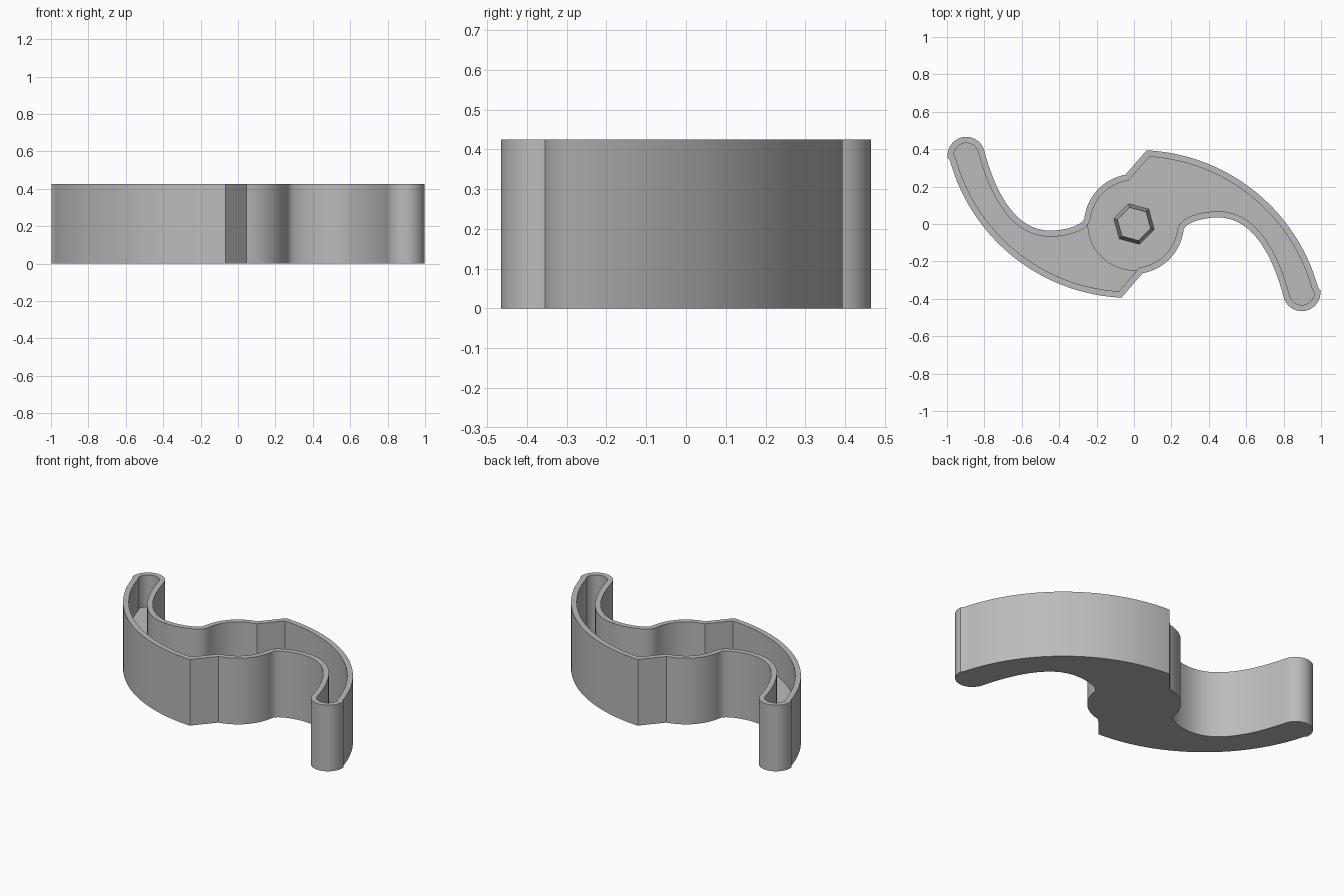
import bpy, bmesh, math
from mathutils import Vector

if "Cube" in bpy.data.objects:
    bpy.data.objects.remove(bpy.data.objects["Cube"])

HEIGHT, WALL = 0.425, 0.033
FLOOR, RAISED, STUD_TOP = 0.04, 0.22, 0.22

grey = bpy.data.materials.new("grey")
grey.diffuse_color = (0.5, 0.5, 0.5, 1)
grey.use_nodes = True
grey.node_tree.nodes["Principled BSDF"].inputs["Base Color"].default_value = grey.diffuse_color


def arc(cx, cy, r, a0, a1, n):
    return [Vector((cx + r * math.cos(math.radians(a0 + (a1 - a0) * i / n)),
                    cy + r * math.sin(math.radians(a0 + (a1 - a0) * i / n))))
            for i in range(n + 1)]


def bezier(a, b, c, d, n):
    a, b, c, d = (Vector(p) for p in (a, b, c, d))
    return [a * (1 - t)**3 + b * 3 * t * (1 - t)**2 + c * 3 * t * t * (1 - t) + d * t**3
            for t in (i / n for i in range(1, n + 1))]


def inset(pts, dist):
    """Move a clockwise outline inward with mitred corners."""
    out = []
    for i, p in enumerate(pts):
        d1 = (p - pts[i - 1]).normalized()
        d2 = (pts[(i + 1) % len(pts)] - p).normalized()
        n1, n2 = Vector((d1.y, -d1.x)), Vector((d2.y, -d2.x))
        out.append(p + (n1 + n2) * (dist / (1 + n1.dot(n2))))
    return out


def finish(name, bm):
    bmesh.ops.recalc_face_normals(bm, faces=bm.faces)
    me = bpy.data.meshes.new(name)
    bm.to_mesh(me)
    bm.free()
    me.materials.append(grey)
    ob = bpy.data.objects.new(name, me)
    bpy.context.collection.objects.link(ob)
    bpy.ops.object.select_all(action='DESELECT')
    ob.select_set(True)
    bpy.context.view_layer.objects.active = ob
    bpy.ops.object.shade_smooth_by_angle(angle=math.radians(30))
    return ob


def stack(name, rings):
    """Bridge a list of (outline, z) rings and cap both ends."""
    bm = bmesh.new()
    loops = [[bm.verts.new((p.x, p.y, z)) for p in pts] for pts, z in rings]
    for lo, hi in zip(loops, loops[1:]):
        for i in range(len(lo)):
            bm.faces.new((lo[i - 1], lo[i], hi[i], hi[i - 1]))
    caps = [bm.faces.new(loops[0]), bm.faces.new(loops[-1])]
    bmesh.ops.triangulate(bm, faces=caps)
    return finish(name, bm)


# One curved arm: outer sweep, round tip, inner sweep, small fillet at the hub
arm = arc(0.02, -0.605, 1.0, 87.3, 15.5, 36)
arm += arc(0.897, -0.366, 0.1, 15.5, -162, 20)[1:]
arm += bezier(arm[-1], (0.735, -0.14), (0.62, 0.035), (0.45, 0.035), 18)
arm += bezier((0.45, 0.035), (0.36, 0.035), (0.275, 0.005), (0.266, -0.03), 8)
# Quarter of the round hub, then the same half turned by 180 degrees
half = arm + arc(0, 0, 0.267, -6.5, -80, 14)[1:]
outline = half + [-p for p in half]
inner = inset(outline, WALL)

# Open tray with thin walls
stack("tray", [(outline, 0), (outline, HEIGHT), (inner, HEIGHT), (inner, FLOOR)])

# Raised floor in the left arm, stopping at the hub circle
left = inner[len(half):len(half) + len(arm)]
step = left + arc(0, 0, 0.246, 176, 276, 24)
stack("raised_floor", [(step, FLOOR), (step, RAISED)])

# Tapered hexagonal stud in the hub
stack("hex_stud", [(arc(0, 0, r, 45, 345, 5), z)
                   for r, z in ((0.112, FLOOR), (0.092, STUD_TOP))])
